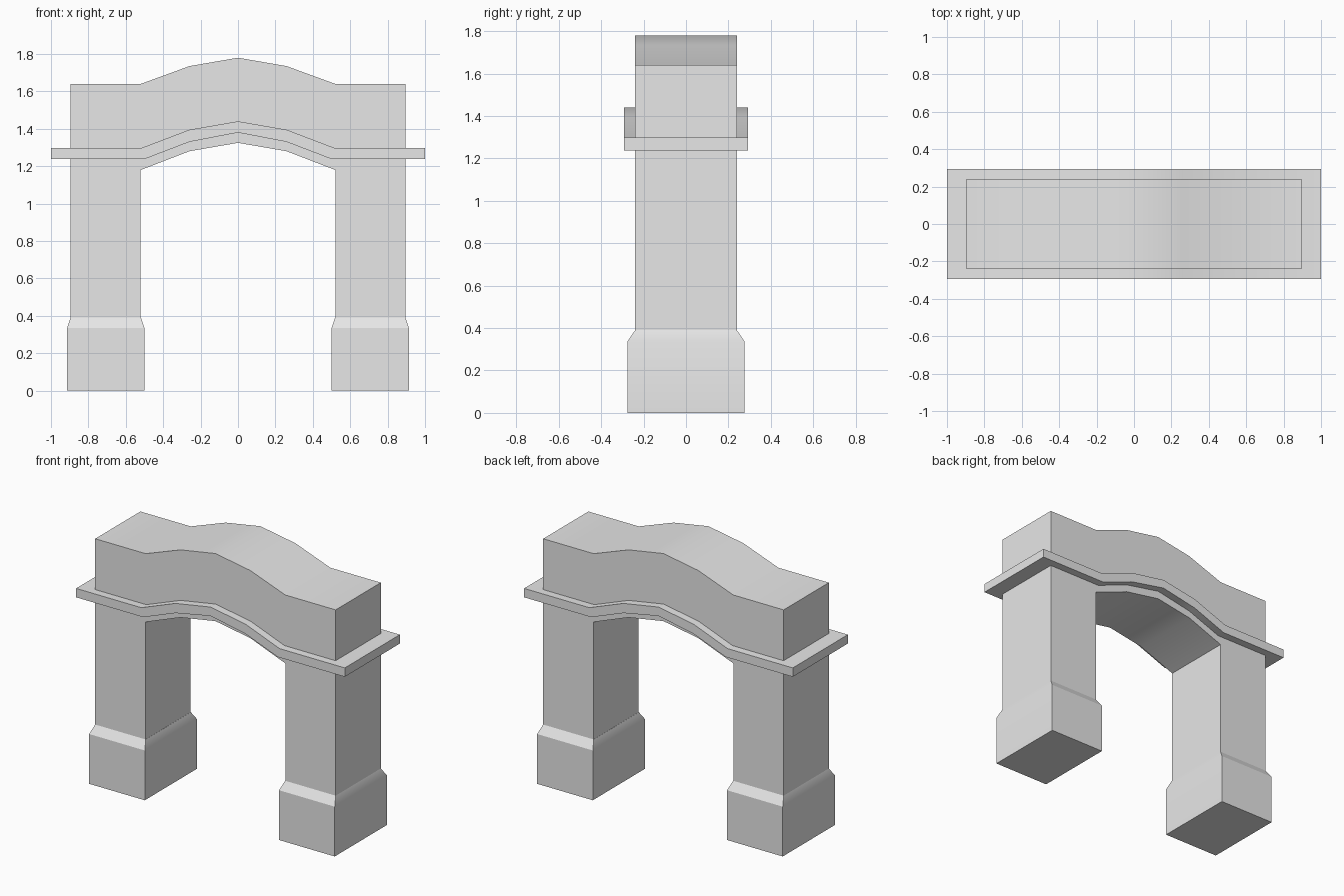
import bpy, bmesh

cube = bpy.data.objects.get("Cube")
if cube:
    bpy.data.objects.remove(cube, do_unlink=True)

stone = bpy.data.materials.new("grey stone")
stone.use_nodes = True
colour = (0.8, 0.8, 0.8, 1)
stone.diffuse_color = colour
stone.node_tree.nodes["Principled BSDF"].inputs["Base Color"].default_value = colour


def add_object(name, bm):
    bmesh.ops.recalc_face_normals(bm, faces=bm.faces[:])
    mesh = bpy.data.meshes.new(name)
    bm.to_mesh(mesh)
    bm.free()
    mesh.materials.append(stone)
    obj = bpy.data.objects.new(name, mesh)
    bpy.context.collection.objects.link(obj)
    bpy.ops.object.select_all(action='DESELECT')
    obj.select_set(True)
    bpy.context.view_layer.objects.active = obj
    bpy.ops.object.shade_smooth_by_angle()
    return obj


def mirrored(half):
    """Turn a right-hand line ending at x = 0 into a full line, right to left."""
    return half + [(-x, z) for x, z in reversed(half[:-1])]


def extruded(name, outline, depth):
    """Extrude an outline in the xz plane along y."""
    bm = bmesh.new()
    face = bm.faces.new([bm.verts.new((x, -depth, z)) for x, z in outline])
    ext = bmesh.ops.extrude_face_region(bm, geom=[face], use_keep_orig=True)
    verts = [v for v in ext["geom"] if isinstance(v, bmesh.types.BMVert)]
    bmesh.ops.translate(bm, verts=verts, vec=(0, 2 * depth, 0))
    return add_object(name, bm)


# Arched wall with both legs in one outline
crown = mirrored([(0.895, 1.64), (0.52, 1.64), (0.26, 1.735), (0, 1.78)])
opening = mirrored([(0.895, 0.385), (0.52, 0.385), (0.52, 1.18), (0.26, 1.28), (0, 1.325)])
extruded("arch_wall", crown + opening[::-1], 0.24)

# Projecting ledge that follows the arch
ledge_top = mirrored([(1, 1.298), (0.515, 1.298), (0.26, 1.395), (0, 1.44)])
ledge_under = mirrored([(1, 1.238), (0.5, 1.238), (0.26, 1.33), (0, 1.38)])
extruded("ledge", ledge_top + ledge_under[::-1], 0.293)

# Plinth blocks with sloped shoulders
for side, name in ((1, "left_plinth"), (-1, "right_plinth")):
    bm = bmesh.new()
    centre = side * 0.707
    rings = []
    for half_x, half_y, z in ((0.207, 0.277, 0), (0.207, 0.277, 0.335), (0.188, 0.24, 0.39)):
        rings.append([bm.verts.new((centre + sx * half_x, sy * half_y, z))
                      for sx, sy in ((-1, -1), (1, -1), (1, 1), (-1, 1))])
    bm.faces.new(rings[0])
    bm.faces.new(rings[-1])
    for low, high in zip(rings, rings[1:]):
        for i in range(4):
            j = (i + 1) % 4
            bm.faces.new((low[i], low[j], high[j], high[i]))
    add_object(name, bm)
